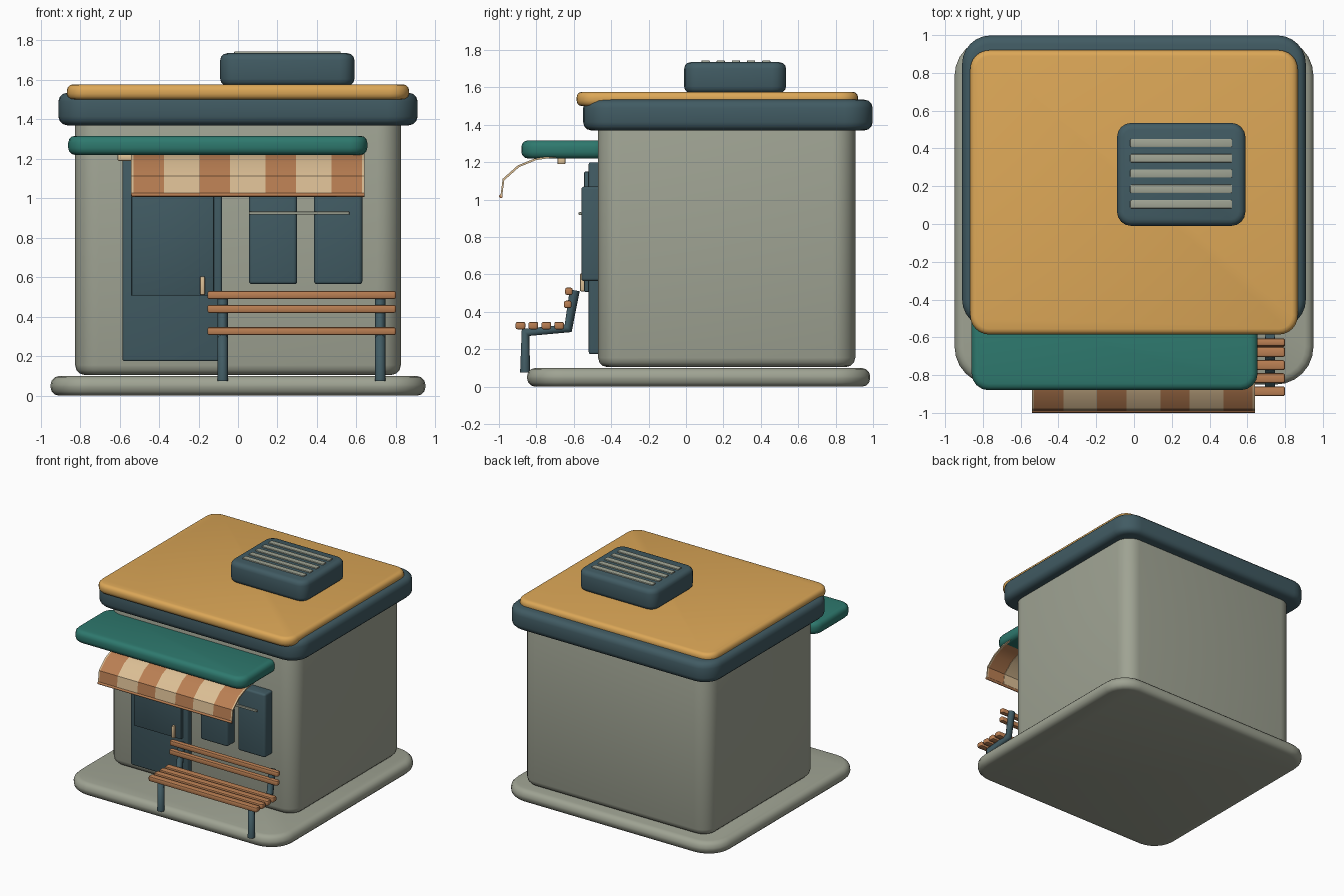
import bpy, bmesh, math

if "Cube" in bpy.data.objects:
    bpy.data.objects.remove(bpy.data.objects["Cube"])


def material(name, rgb):
    lin = [((c / 255 + 0.055) / 1.055) ** 2.4 for c in rgb] + [1.0]
    m = bpy.data.materials.new(name)
    m.use_nodes = True
    m.diffuse_color = lin
    m.node_tree.nodes["Principled BSDF"].inputs["Base Color"].default_value = lin
    return m


stone = material("stone grey", (159, 163, 147))
slate = material("slate teal", (65, 91, 99))
ochre = material("ochre yellow", (220, 167, 87))
green = material("canopy green", (46, 121, 110))
rust = material("rust wood", (186, 127, 83))
cream = material("cream", (220, 191, 149))


def finish(name, bm, mat):
    bmesh.ops.recalc_face_normals(bm, faces=bm.faces)
    mesh = bpy.data.meshes.new(name)
    bm.to_mesh(mesh)
    bm.free()
    mesh.materials.append(mat)
    ob = bpy.data.objects.new(name, mesh)
    bpy.context.collection.objects.link(ob)
    bpy.ops.object.select_all(action='DESELECT')
    ob.select_set(True)
    bpy.context.view_layer.objects.active = ob
    bpy.ops.object.shade_smooth_by_angle(angle=math.radians(35))
    return ob


def rounded_box(name, xs, ys, zs, mat, corner=0.02, edge=0.01, segs=4, steps=3):
    """Slab with rounded upright corners and softened top and bottom rims."""
    bm = bmesh.new()
    (x0, x1), (y0, y1), (z0, z1) = xs, ys, zs
    arc = [i / steps * math.pi / 2 for i in range(steps + 1)]
    rims = [(edge * (1 - math.sin(a)), z0 + edge * (1 - math.cos(a))) for a in arc]
    rims += [(inset, z0 + z1 - z) for inset, z in reversed(rims)]
    rings = []
    for inset, z in rims:
        ring = []
        for k, (cx, cy) in enumerate([(x1 - corner, y1 - corner), (x0 + corner, y1 - corner),
                                      (x0 + corner, y0 + corner), (x1 - corner, y0 + corner)]):
            for i in range(segs + 1):
                a = (k + i / segs) * math.pi / 2
                r = corner - inset
                ring.append(bm.verts.new((cx + r * math.cos(a), cy + r * math.sin(a), z)))
        rings.append(ring)
    for lo, hi in zip(rings, rings[1:]):
        for i in range(len(lo)):
            j = (i + 1) % len(lo)
            bm.faces.new((lo[i], lo[j], hi[j], hi[i]))
    bm.faces.new(rings[0])
    bm.faces.new(rings[-1])
    return finish(name, bm, mat)


def strip(name, x0, x1, path, thick, mat):
    """Curved sheet: a y-z path widened along x and given thickness downwards."""
    bm = bmesh.new()
    under = [(y + thick * 0.7, z - thick * 0.7) for y, z in path]
    loop = path + under[::-1]
    left = [bm.verts.new((x0, y, z)) for y, z in loop]
    right = [bm.verts.new((x1, y, z)) for y, z in loop]
    n = len(loop)
    for i in range(n):
        j = (i + 1) % n
        bm.faces.new((left[i], left[j], right[j], right[i]))
    for i in range(n // 2 - 1):
        for side in (left, right):
            bm.faces.new((side[i], side[i + 1], side[n - 2 - i], side[n - 1 - i]))
    return finish(name, bm, mat)


def tube(name, points, radius, mat):
    curve = bpy.data.curves.new(name, 'CURVE')
    curve.dimensions = '3D'
    curve.bevel_depth = radius
    curve.bevel_resolution = 2
    curve.use_fill_caps = True
    spline = curve.splines.new('POLY')
    spline.points.add(len(points) - 1)
    for p, co in zip(spline.points, points):
        p.co = (*co, 1)
    curve.materials.append(mat)
    ob = bpy.data.objects.new(name, curve)
    bpy.context.collection.objects.link(ob)


# Building shell
rounded_box("base_slab", (-0.95, 0.95), (-0.85, 0.985), (0, 0.1), stone, 0.2, 0.045, 6)
rounded_box("walls", (-0.825, 0.825), (-0.47, 0.905), (0.105, 1.42), stone, 0.12, 0.05, 6)
rounded_box("cornice", (-0.91, 0.91), (-0.55, 0.998), (1.37, 1.535), slate, 0.15, 0.045, 6)
rounded_box("roof_panel", (-0.867, 0.867), (-0.585, 0.92), (1.5, 1.577), ochre, 0.1, 0.03, 6)

# Rooftop vent
rounded_box("roof_vent", (-0.09, 0.59), (-0.01, 0.535), (1.57, 1.735), slate, 0.075, 0.035)
for i in range(5):
    y = 0.105 + i * 0.081
    rounded_box("vent_slat", (-0.02, 0.52), (y - 0.022, y + 0.022), (1.72, 1.744),
                stone, 0.006, 0.004, 2, 2)

# Canopy over the entrance
rounded_box("canopy", (-0.86, 0.655), (-0.88, -0.4), (1.22, 1.317), green, 0.09, 0.035)

# Striped awning with ribs and a front rail
awning = [(-0.67, 1.24), (-0.81, 1.22), (-0.9, 1.183), (-0.98, 1.112), (-0.992, 1.02)]
left, pitch = -0.535, 0.167
for i in range(7):
    x = left + i * pitch
    strip("awning_stripe", x + 0.006, x + pitch - 0.006, awning, 0.008, cream if i % 2 else rust)
for i in range(8):
    x = left + i * pitch
    strip("awning_rib", x - 0.006, x + 0.006, awning, 0.012, cream)
tube("awning_rail", [(-0.54, -0.99, 1.018), (0.64, -0.99, 1.018)], 0.01, rust)
rounded_box("awning_bar", (-0.61, 0.45), (-0.688, -0.645), (1.19, 1.225), cream, 0.008, 0.006, 2, 2)

# Door with raised panel and handle
rounded_box("door", (-0.585, -0.08), (-0.52, -0.44), (0.175, 1.2), slate, 0.015, 0.01)
rounded_box("door_panel", (-0.54, -0.122), (-0.545, -0.5), (0.507, 1.15), slate, 0.008, 0.006, 2, 2)
rounded_box("door_handle", (-0.192, -0.168), (-0.567, -0.535), (0.51, 0.605), cream, 0.008, 0.006, 2, 2)

# Windows and the bar in front of them
for x in (0.055, 0.385):
    rounded_box("window", (x, x + 0.245), (-0.56, -0.44), (0.565, 1.07), slate, 0.02, 0.015)
rounded_box("window_bar", (0.055, 0.565), (-0.574, -0.558), (0.917, 0.933), stone, 0.005, 0.004, 2, 2)

# Bench: four seat slats, two back slats, two bent side frames
slats = [(-0.885 + i * 0.069, 0.327) for i in range(4)] + [(-0.632, 0.44), (-0.626, 0.51)]
for y, z in slats:
    depth = 0.026 if z < 0.4 else 0.02
    rounded_box("bench_slat", (-0.155, 0.8), (y - depth, y + depth), (z - 0.02, z + 0.02),
                rust, 0.012, 0.01, 3, 2)
for x in (-0.078, 0.72):
    tube("bench_frame", [(x, -0.86, 0.075), (x, -0.858, 0.29), (x, -0.63, 0.312),
                         (x, -0.595, 0.515)], 0.027, slate)
